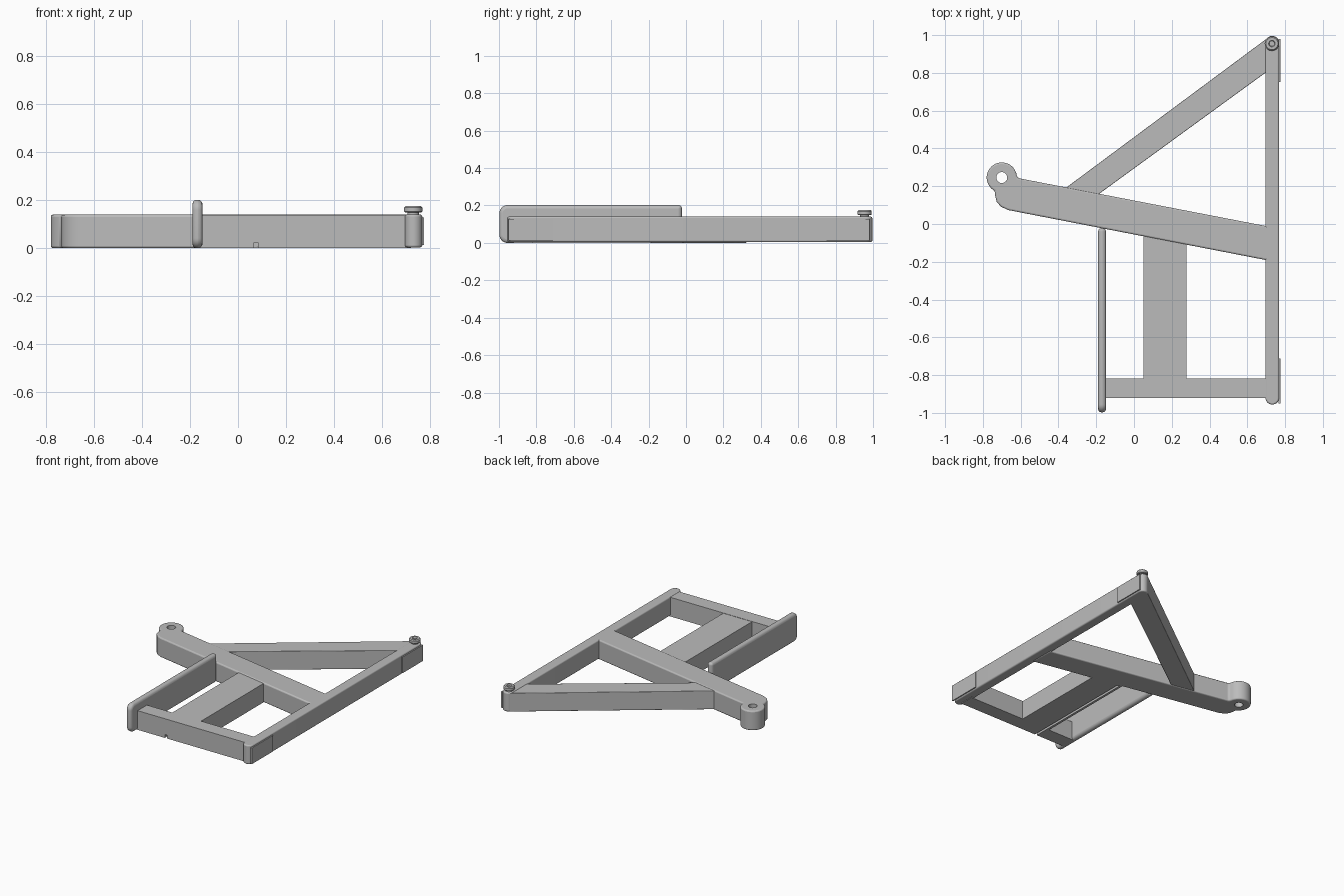
import bpy, bmesh, math

cube = bpy.data.objects.get("Cube")
if cube:
    bpy.data.objects.remove(cube, do_unlink=True)

grey = bpy.data.materials.new("plain grey")
grey.use_nodes = True
colour = (0.5, 0.5, 0.5, 1)
grey.diffuse_color = colour
grey.node_tree.nodes["Principled BSDF"].inputs["Base Color"].default_value = colour


def arc(cx, cy, r, start, end, n=16):
    angles = [math.radians(start + (end - start) * i / n) for i in range(n + 1)]
    return [(cx + r * math.cos(a), cy + r * math.sin(a)) for a in angles]


def rounded_rect(x0, y0, x1, y1, r_left, r_right):
    return (arc(x0 + r_left, y0 + r_left, r_left, 180, 270, 8)
            + arc(x1 - r_right, y0 + r_right, r_right, 270, 360, 8)
            + arc(x1 - r_right, y1 - r_right, r_right, 0, 90, 8)
            + arc(x0 + r_left, y1 - r_left, r_left, 90, 180, 8))


def extrude(name, outline, low, high, bevel=0.0, axis="z", cutters=(), helper=False):
    """Extrude an outline along z, or a (y, z) outline along x."""
    bm = bmesh.new()
    place = (lambda a, b, h: (a, b, h)) if axis == "z" else (lambda a, b, h: (h, a, b))
    face = bm.faces.new([bm.verts.new(place(a, b, low)) for a, b in outline])
    new = bmesh.ops.extrude_face_region(bm, geom=[face])["geom"]
    step = place(0, 0, high - low)
    bmesh.ops.translate(bm, verts=[v for v in new if isinstance(v, bmesh.types.BMVert)], vec=step)
    bmesh.ops.remove_doubles(bm, verts=bm.verts, dist=0.0001)
    bmesh.ops.recalc_face_normals(bm, faces=bm.faces)
    mesh = bpy.data.meshes.new(name)
    bm.to_mesh(mesh)
    bm.free()
    obj = bpy.data.objects.new(name, mesh)
    bpy.context.collection.objects.link(obj)
    mesh.materials.append(grey)
    if helper:
        obj.hide_render = True
        obj.hide_set(True)
        obj.display_type = "WIRE"
        return obj
    if bevel:
        mod = obj.modifiers.new("soft edges", "BEVEL")
        mod.width, mod.segments = bevel, 3
        mod.limit_method, mod.angle_limit = "ANGLE", math.radians(40)
    for cutter in cutters:
        mod = obj.modifiers.new("cut", "BOOLEAN")
        mod.operation, mod.object = "DIFFERENCE", cutter
    smooth(obj)
    return obj


def smooth(obj):
    bpy.ops.object.select_all(action="DESELECT")
    obj.select_set(True)
    bpy.context.view_layer.objects.active = obj
    bpy.ops.object.shade_smooth_by_angle(angle=math.radians(35))


def box(x0, y0, x1, y1):
    return [(x0, y0), (x1, y0), (x1, y1), (x0, y1)]


TOP = 0.14
BOSS = (-0.70, 0.246)
RAIL_X = 0.732

# Helpers for the pivot hole and the narrow groove underneath
hole = extrude("pivot_hole_cutter", arc(*BOSS, 0.029, 0, 360, 32), -0.1, 0.3, helper=True)
groove = extrude("groove_cutter", box(0.067, -1, 0.084, -0.07), -0.05, 0.024, helper=True)

# Long side rail with round ends
rail = arc(RAIL_X, 0.96, 0.036, 0, 180) + arc(RAIL_X, -0.92, 0.036, 180, 360)
extrude("side_rail", rail, 0.004, TOP, 0.008)

# Thin plates on the outer face of the rail
for name, y0, y1 in (("front_plate", -0.95, -0.712), ("back_plate", 0.752, 0.98)):
    extrude(name, box(y0, 0.013, y1, 0.128), 0.766, 0.776, axis="x")

# Main slanted arm, ending in a pivot eye
arm = arc(*BOSS, 0.08, 8, 242, 28) + [
    (-0.735, 0.15), (-0.727, 0.118), (-0.705, 0.092), (-0.667, 0.074),
    (0.715, -0.194), (0.715, -0.014), (-0.614, 0.243)]
extrude("main_arm", arm, 0, TOP, 0.009, cutters=[hole])

# Diagonal brace from the arm to the back of the rail
brace = [(-0.43, 0.14), (-0.25, 0.112), (0.71, 0.811), (0.71, 0.987)]
extrude("diagonal_brace", brace, 0.004, 0.136, 0.003)

# Front bar and wide plank
extrude("front_bar", box(-0.17, -0.922, 0.72, -0.817), 0, 0.137, cutters=[groove])
extrude("centre_plank", box(0.05, -0.83, 0.278, -0.04), 0, 0.135, cutters=[groove])

# Upright side panel with rounded edges
panel = rounded_rect(-0.997, 0, -0.022, 0.202, 0.042, 0.018)
extrude("side_panel", panel, -0.19, -0.148, 0.018, axis="x")

# Flanged bolt on the back end of the rail, turned from a profile
profile = [(0, 0.13), (0.024, 0.13), (0.024, 0.149), (0.034, 0.149), (0.038, 0.153),
           (0.038, 0.169), (0.032, 0.176), (0.017, 0.176), (0.014, 0.166), (0, 0.166)]
bm = bmesh.new()
points = [bm.verts.new((r, 0, z)) for r, z in profile]
edges = [bm.edges.new(pair) for pair in zip(points, points[1:])]
bmesh.ops.spin(bm, geom=points + edges, cent=(0, 0, 0), axis=(0, 0, 1),
               angle=math.tau, steps=32, use_duplicate=False)
bmesh.ops.remove_doubles(bm, verts=bm.verts, dist=0.0001)
bmesh.ops.recalc_face_normals(bm, faces=bm.faces)
mesh = bpy.data.meshes.new("rail_bolt")
bm.to_mesh(mesh)
bm.free()
mesh.materials.append(grey)
bolt = bpy.data.objects.new("rail_bolt", mesh)
bolt.location = (RAIL_X - 0.002, 0.955, 0)
bpy.context.collection.objects.link(bolt)
smooth(bolt)
